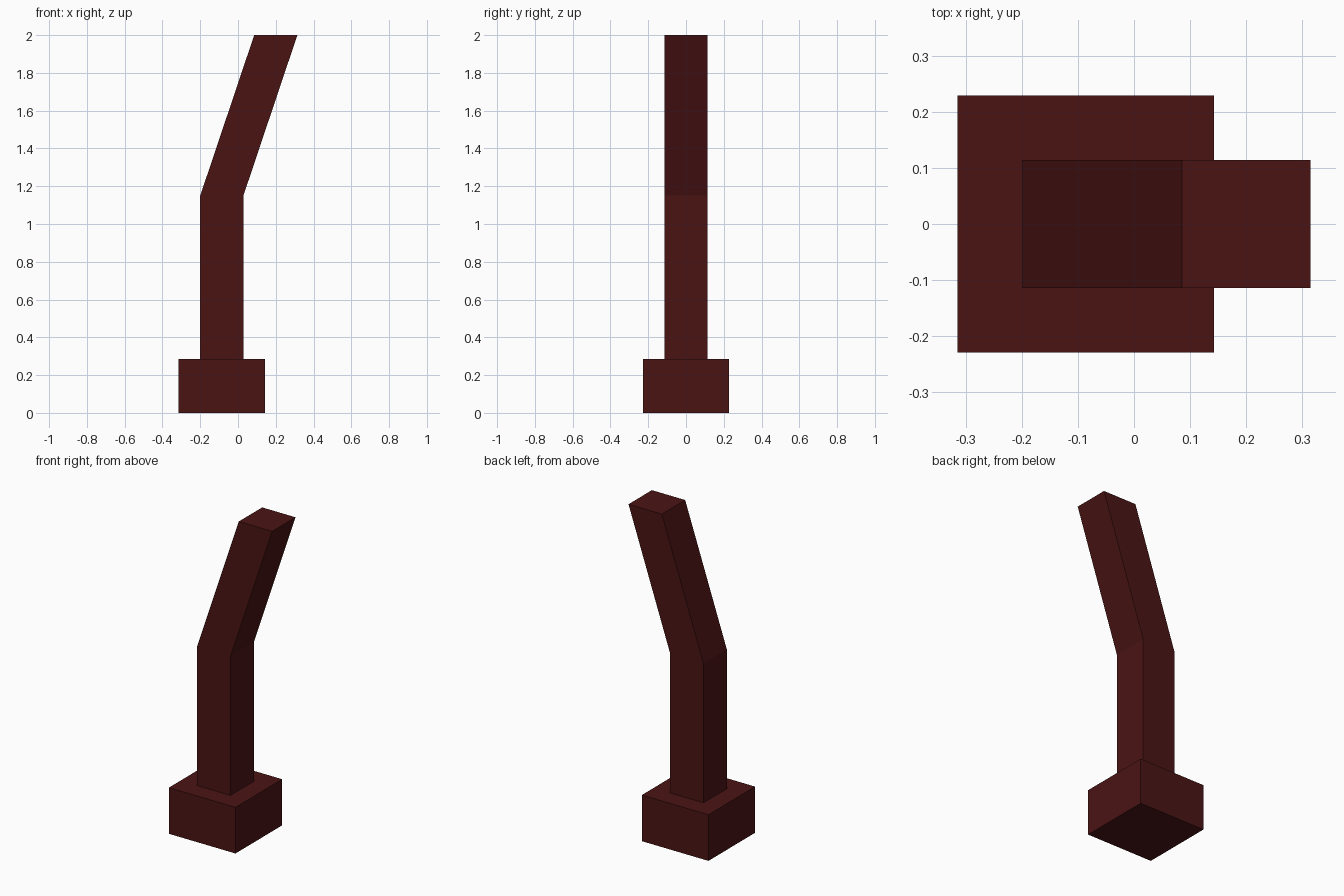
import bpy, bmesh

if "Cube" in bpy.data.objects:
    bpy.data.objects.remove(bpy.data.objects["Cube"])

mat = bpy.data.materials.new("dark_red")
mat.diffuse_color = (0.07, 0.007, 0.007, 1)
mat.use_nodes = True
mat.node_tree.nodes["Principled BSDF"].inputs["Base Color"].default_value = mat.diffuse_color


def square_column(name, half, sections):
    """Loft a square cross-section through (x centre, z) sections, capped at both ends."""
    bm = bmesh.new()
    rings = []
    for cx, z in sections:
        rings.append([bm.verts.new((cx + sx * half, sy * half, z))
                      for sx, sy in ((-1, -1), (1, -1), (1, 1), (-1, 1))])
    for low, high in zip(rings, rings[1:]):
        for i in range(4):
            j = (i + 1) % 4
            bm.faces.new((low[i], low[j], high[j], high[i]))
    bm.faces.new(rings[0][::-1])
    bm.faces.new(rings[-1])
    mesh = bpy.data.meshes.new(name)
    bm.to_mesh(mesh)
    bm.free()
    mesh.materials.append(mat)
    obj = bpy.data.objects.new(name, mesh)
    bpy.context.collection.objects.link(obj)
    return obj


# Square foot block
square_column("base", 0.2286, [(-0.0857, 0), (-0.0857, 0.286)])

# Upright post that bends sideways halfway up
square_column("bent_post", 0.1143, [(-0.0857, 0.286), (-0.0857, 1.15), (0.2, 2.0)])
